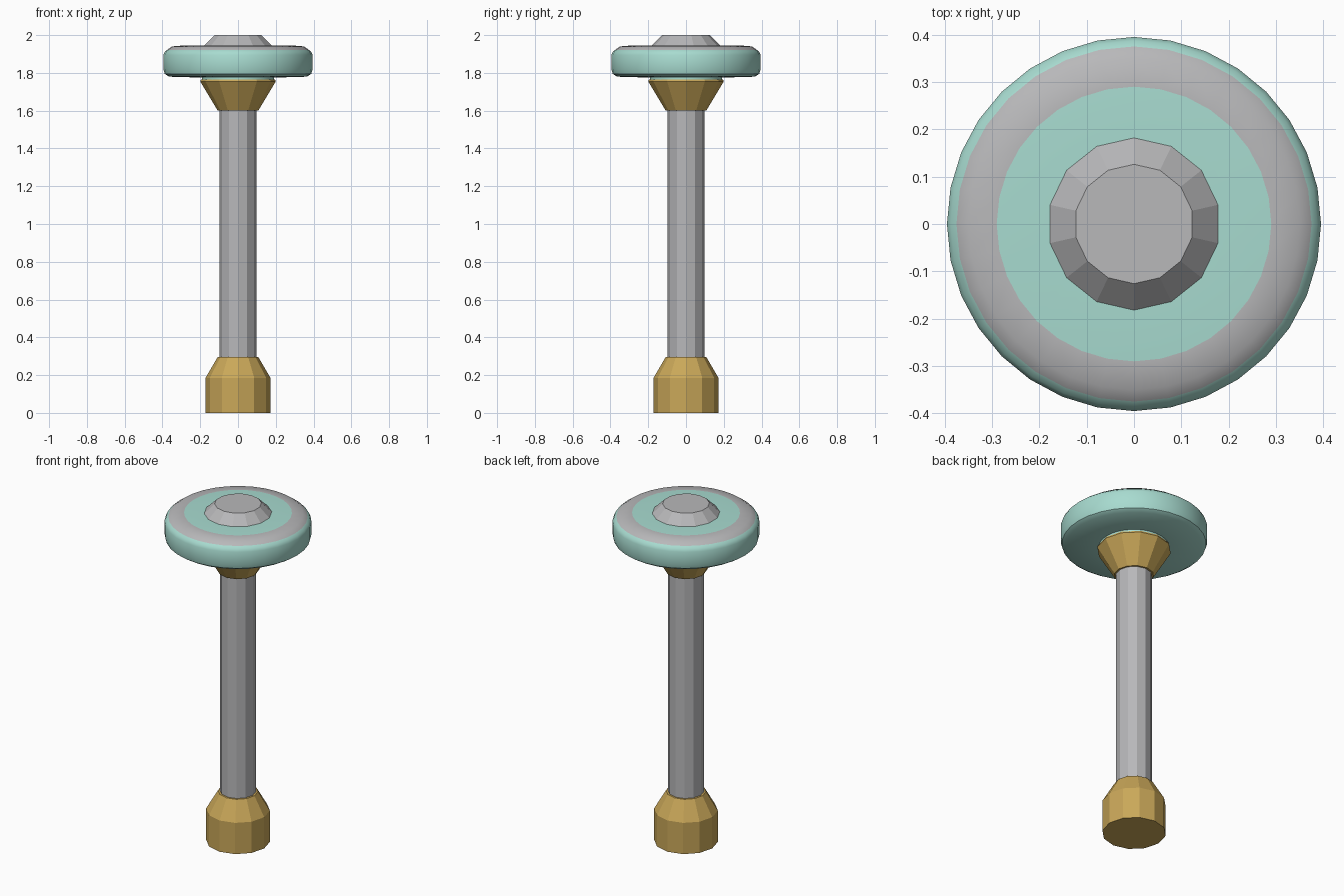
import bpy, bmesh, math

if "Cube" in bpy.data.objects:
    bpy.data.objects.remove(bpy.data.objects["Cube"])


def material(name, rgb):
    m = bpy.data.materials.new(name)
    m.diffuse_color = (*rgb, 1)
    m.use_nodes = True
    m.node_tree.nodes["Principled BSDF"].inputs["Base Color"].default_value = m.diffuse_color
    return m


GREY = material("light grey", (0.48, 0.48, 0.49))
TEAL = material("pale teal", (0.39, 0.71, 0.63))
GOLD = material("gold", (0.59, 0.39, 0.10))


def lathe(name, profile, sides, mats, bands=None, smooth=None):
    """Spin (radius, z) points, bottom to top, round z and cap both ends.
    bands gives a material index per profile segment."""
    bm = bmesh.new()
    rings = []
    for r, z in profile:
        rings.append([bm.verts.new((r * math.sin(2 * math.pi * i / sides),
                                    r * math.cos(2 * math.pi * i / sides), z))
                      for i in range(sides)])
    for k in range(len(rings) - 1):
        a, b = rings[k], rings[k + 1]
        for i in range(sides):
            j = (i + 1) % sides
            f = bm.faces.new((a[i], a[j], b[j], b[i]))
            f.material_index = bands[k] if bands else 0
    bm.faces.new(rings[0])
    bm.faces.new(rings[-1])
    bmesh.ops.recalc_face_normals(bm, faces=bm.faces)
    me = bpy.data.meshes.new(name)
    bm.to_mesh(me)
    bm.free()
    ob = bpy.data.objects.new(name, me)
    bpy.context.collection.objects.link(ob)
    for m in mats:
        me.materials.append(m)
    if smooth:
        bpy.ops.object.select_all(action='DESELECT')
        ob.select_set(True)
        bpy.context.view_layer.objects.active = ob
        bpy.ops.object.shade_smooth_by_angle(angle=math.radians(smooth))
    return ob


# Weighted foot with tapered shoulder
lathe("foot", [(0.172, 0), (0.172, 0.185), (0.108, 0.295)], 12, [GOLD])

# Long shaft
lathe("shaft", [(0.097, 0.28), (0.097, 1.61)], 12, [GREY])

# Flared collar below the head
lathe("collar", [(0.107, 1.60), (0.2, 1.755), (0.196, 1.765)], 12, [GOLD])

# Round head: teal underside and rim, grey rounded ring, teal flat top
lathe("head",
      [(0.19, 1.762), (0.19, 1.775), (0.365, 1.78), (0.388, 1.795),
       (0.395, 1.82), (0.395, 1.895), (0.387, 1.912), (0.375, 1.922),
       (0.35, 1.94), (0.29, 1.945), (0.15, 1.945)],
      32, [TEAL, GREY], [0, 0, 0, 0, 0, 0, 0, 1, 1, 0], smooth=35)

# Raised boss on top
lathe("boss", [(0.187, 1.94), (0.126, 2.0)], 14, [GREY])
